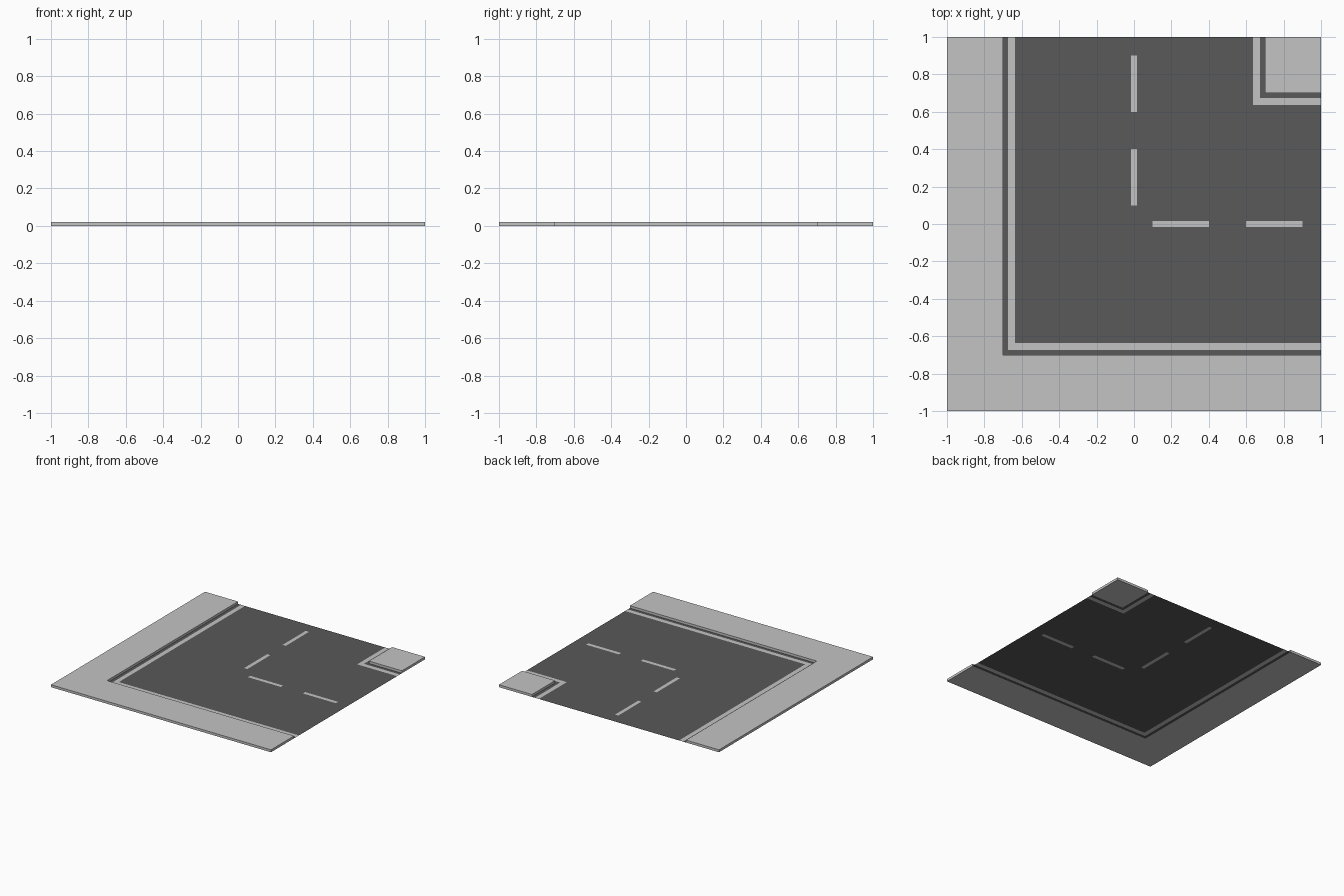
import bpy
import bmesh

if "Cube" in bpy.data.objects:
    bpy.data.objects.remove(bpy.data.objects["Cube"])

KERB = 0.70              # inner edge of the pavement
LINE = (0.637, 0.673)    # painted edge line, distance from centre
DASH = 0.015             # half width of a centre dash
DASHES = [(0.1, 0.4), (0.6, 0.9)]
HEIGHT = 0.02


def material(name, value):
    m = bpy.data.materials.new(name)
    m.diffuse_color = (value, value, value, 1)
    m.use_nodes = True
    m.node_tree.nodes["Principled BSDF"].inputs["Base Color"].default_value = m.diffuse_color
    return m


asphalt = material("dark asphalt", 0.10)
light = material("light grey", 0.55)


def add_object(name, bm, mats):
    me = bpy.data.meshes.new(name)
    bm.to_mesh(me)
    bm.free()
    for m in mats:
        me.materials.append(m)
    ob = bpy.data.objects.new(name, me)
    bpy.context.collection.objects.link(ob)
    return ob


def in_corner(x, y, d):
    """Inside the small corner square that starts at distance d."""
    return x > d and y > d


def is_painted(x, y):
    a, b = LINE
    outer = -b < min(x, y) < -a
    inner = in_corner(x, y, a) and not in_corner(x, y, b)
    dash = any((abs(x) < DASH and s < y < e) or (abs(y) < DASH and s < x < e)
               for s, e in DASHES)
    return outer or inner or dash


# Road sheet: a grid cut along every paint edge, coloured by rule
cuts = sorted([-KERB, -LINE[1], -LINE[0], -DASH, DASH, LINE[0], LINE[1], KERB, 1.0]
              + [v for d in DASHES for v in d])
bm = bmesh.new()
verts = {(x, y): bm.verts.new((x, y, 0)) for x in cuts for y in cuts}
for x0, x1 in zip(cuts, cuts[1:]):
    for y0, y1 in zip(cuts, cuts[1:]):
        cx, cy = (x0 + x1) / 2, (y0 + y1) / 2
        if in_corner(cx, cy, KERB):
            continue
        f = bm.faces.new([verts[p] for p in ((x0, y0), (x1, y0), (x1, y1), (x0, y1))])
        f.material_index = int(is_painted(cx, cy))
bmesh.ops.delete(bm, geom=[v for v in bm.verts if not v.link_faces], context='VERTS')
add_object("road_surface", bm, [asphalt, light])


# Raised pavements: outlines extruded upwards
def slab(name, outline):
    bm = bmesh.new()
    base = bm.faces.new([bm.verts.new((x, y, 0)) for x, y in outline])
    top = bmesh.ops.extrude_face_region(bm, geom=[base], use_keep_orig=True)
    bmesh.ops.translate(bm, vec=(0, 0, HEIGHT),
                        verts=[v for v in top["geom"] if isinstance(v, bmesh.types.BMVert)])
    bmesh.ops.recalc_face_normals(bm, faces=bm.faces)
    add_object(name, bm, [light])


slab("outer_pavement", [(-1, -1), (1, -1), (1, -KERB), (-KERB, -KERB), (-KERB, 1), (-1, 1)])
slab("inner_corner_pavement", [(KERB, KERB), (1, KERB), (1, 1), (KERB, 1)])
